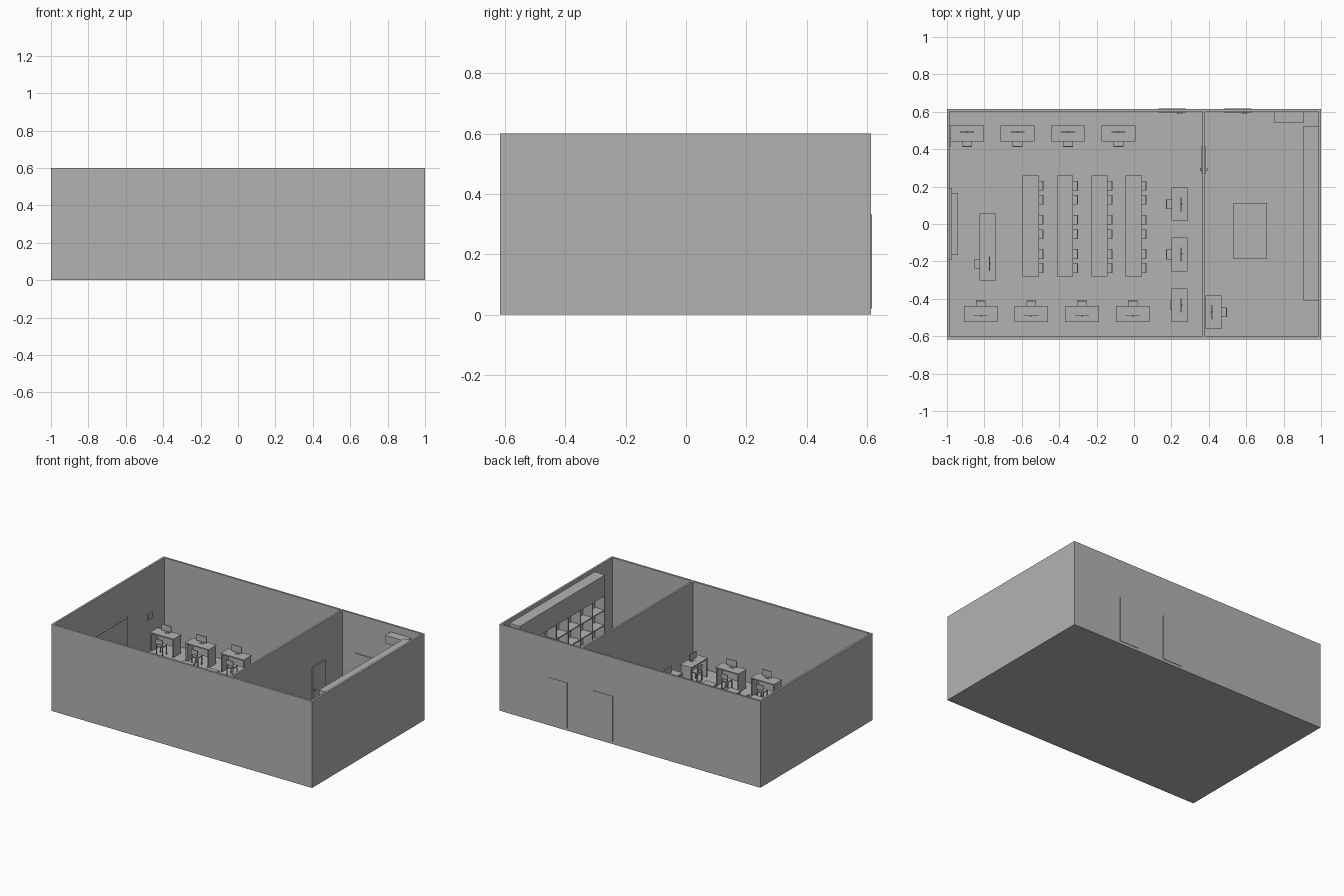
import bpy
import bmesh
from math import pi
from mathutils import Matrix, Vector

cube = bpy.data.objects.get("Cube")
if cube:
    bpy.data.objects.remove(cube)

grey = bpy.data.materials.new("plain grey")
grey.use_nodes = True
COLOR = (0.45, 0.45, 0.45, 1)
grey.diffuse_color = COLOR
grey.node_tree.nodes["Principled BSDF"].inputs["Base Color"].default_value = COLOR

FLOOR = 0.015
DESK_H = 0.145


def mesh_of(name, boxes):
    """Mesh made of boxes, each (x0, x1, y0, y1, z0, z1)."""
    bm = bmesh.new()
    for x0, x1, y0, y1, z0, z1 in boxes:
        centre = Vector(((x0 + x1) / 2, (y0 + y1) / 2, (z0 + z1) / 2))
        size = Matrix.Diagonal((x1 - x0, y1 - y0, z1 - z0, 1))
        bmesh.ops.create_cube(bm, size=1, matrix=Matrix.Translation(centre) @ size)
    me = bpy.data.meshes.new(name)
    bm.to_mesh(me)
    bm.free()
    me.materials.append(grey)
    return me


def place(name, me, x=0, y=0, turn=0):
    ob = bpy.data.objects.new(name, me)
    ob.location = (x, y, 0)
    ob.rotation_euler.z = turn
    bpy.context.scene.collection.objects.link(ob)
    return ob


def build(name, *boxes):
    return place(name, mesh_of(name, boxes))


# Room shell, open at the top
build("floor", (-1, 1, -0.617, 0.614, 0, FLOOR))
build("front_wall", (-1, 1, -0.617, -0.602, FLOOR, 0.6))
build("back_wall", (-1, 1, 0.601, 0.614, FLOOR, 0.6))
build("right_wall", (-1, -0.986, -0.602, 0.601, FLOOR, 0.6))
build("left_wall", (0.986, 1, -0.602, 0.601, FLOOR, 0.6))
build("partition_wall", (0.366, 0.379, -0.602, 0.601, FLOOR, 0.6))

# Doors with handles
for i, x in enumerate((0.13, 0.48)):
    build(f"back_door_{i + 1}",
          (x, x + 0.148, 0.595, 0.617, 0.02, 0.332),
          (x + 0.1, x + 0.125, 0.588, 0.595, 0.165, 0.172))
build("partition_door",
      (0.36, 0.385, 0.27, 0.415, 0.02, 0.332),
      (0.353, 0.392, 0.283, 0.3, 0.165, 0.172))

# Desk: top, two side panels, back panel; the user sits at -y
desk = mesh_of("desk", [
    (-0.09, 0.09, -0.043, 0.043, DESK_H - 0.008, DESK_H),
    (-0.088, -0.08, -0.04, 0.04, FLOOR, DESK_H - 0.008),
    (0.08, 0.088, -0.04, 0.04, FLOOR, DESK_H - 0.008),
    (-0.08, 0.08, 0.03, 0.036, 0.05, DESK_H - 0.008)])

monitor = mesh_of("monitor", [
    (-0.038, 0.038, 0.006, 0.011, DESK_H + 0.012, DESK_H + 0.055),
    (-0.004, 0.004, 0.011, 0.015, DESK_H + 0.002, DESK_H + 0.035),
    (-0.016, 0.016, 0.003, 0.018, DESK_H, DESK_H + 0.003)])

# Chair: seat, backrest and four legs; the backrest is at -y
legs = [(x - 0.003, x + 0.003, y - 0.003, y + 0.003, FLOOR, 0.075)
        for x in (-0.023, 0.023) for y in (-0.022, 0.022)]
chair = mesh_of("chair", [
    (-0.026, 0.026, -0.025, 0.025, 0.075, 0.082),
    (-0.026, 0.026, -0.027, -0.022, 0.095, 0.128),
    (-0.023, -0.018, -0.026, -0.022, 0.08, 0.1),
    (0.018, 0.023, -0.026, -0.022, 0.08, 0.1)] + legs)


def workstation(tag, x, y, turn, reach=0.045):
    """Desk with its monitor, and a chair drawn out by reach."""
    place(f"desk_{tag}", desk, x, y, turn)
    place(f"monitor_{tag}", monitor, x, y, turn)
    offset = Matrix.Rotation(turn, 3, "Z") @ Vector((0, -reach, 0))
    place(f"chair_{tag}", chair, x + offset.x, y + offset.y, turn)


# Workstations along the walls
for i in range(4):
    workstation(f"back_row_{i + 1}", -0.893 + i * 0.27, 0.483, 0)
    workstation(f"front_row_{i + 1}", -0.82 + i * 0.271, -0.482, pi)
for i, (y, reach) in enumerate(((0.105, 0.045), (-0.163, 0.045), (-0.435, 0.02))):
    workstation(f"side_row_{i + 1}", 0.243, y, -pi / 2, reach)
workstation("teacher", -0.782, -0.213, -pi / 2)
workstation("office", 0.425, -0.472, pi / 2)
place("teacher_side_table", desk, -0.782, -0.033, -pi / 2)

# Long study tables, six chairs each
long_table = mesh_of("long_table", [
    (-0.043, 0.043, -0.27, 0.27, 0.117, 0.125),
    (-0.039, 0.039, -0.265, -0.257, FLOOR, 0.117),
    (-0.039, 0.039, -0.004, 0.004, FLOOR, 0.117),
    (-0.039, 0.039, 0.257, 0.265, FLOOR, 0.117),
    (-0.034, -0.028, -0.257, 0.257, 0.05, 0.117)])
for i in range(4):
    x = -0.552 + i * 0.1835
    place(f"long_table_{i + 1}", long_table, x, -0.01)
    for j, y in enumerate((0.205, 0.13, 0.022, -0.055, -0.16, -0.235)):
        place(f"study_chair_{i + 1}_{j + 1}", chair, x + 0.042, y, pi / 2)

# Meeting table in the small room
build("meeting_table",
      (0.532, 0.71, -0.187, 0.112, 0.117, 0.125),
      *[(x - 0.006, x + 0.006, y - 0.006, y + 0.006, FLOOR, 0.117)
        for x in (0.545, 0.697) for y in (-0.174, 0.099)])

# Bookcase: closed cabinet above open compartments
Y0, Y1, COLS, ROWS = -0.41, 0.525, 7, 4
TOP = 0.43
pitch = (Y1 - Y0 - 0.008) / COLS
rise = (TOP - FLOOR) / ROWS
build("bookcase",
      (0.907, 0.986, Y0, Y1, TOP, 0.575),
      (0.978, 0.986, Y0, Y1, FLOOR, TOP),
      *[(0.907, 0.978, Y0 + c * pitch, Y0 + c * pitch + 0.008, FLOOR, TOP)
        for c in range(COLS + 1)],
      *[(0.909, 0.978, Y0, Y1, FLOOR + r * rise, FLOOR + r * rise + 0.007)
        for r in range(ROWS)])

# Wall fittings
build("air_conditioner", (0.752, 0.907, 0.54, 0.601, 0.495, 0.55))
build("whiteboard",
      (-0.986, -0.98, -0.19, 0.19, 0.14, 0.35),
      (-0.986, -0.974, -0.19, 0.19, 0.344, 0.35))
build("whiteboard_platform", (-0.986, -0.94, -0.167, 0.167, FLOOR, 0.04))
build("wall_panel", (-0.986, -0.978, 0.415, 0.46, 0.24, 0.28))
